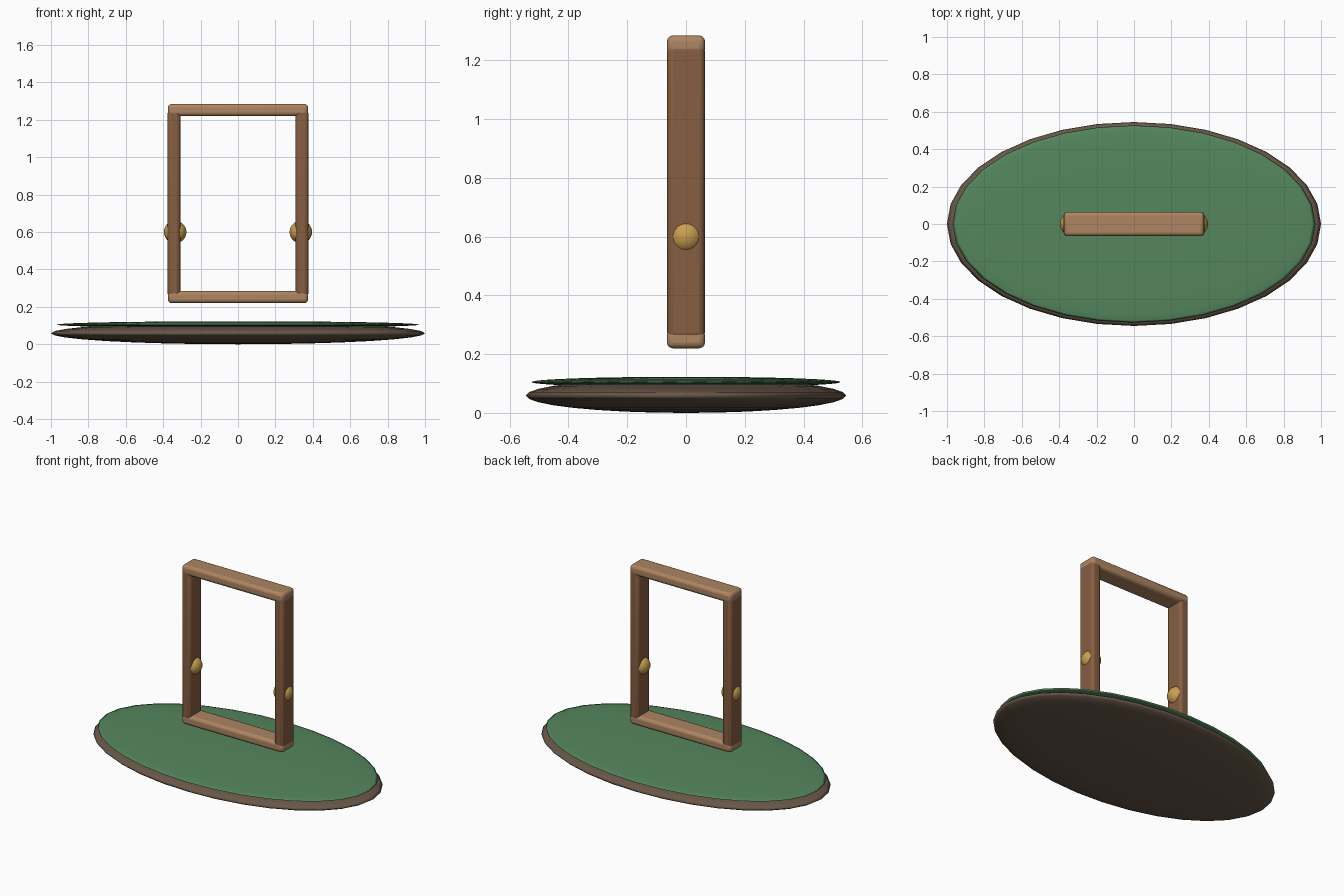
import bpy

if "Cube" in bpy.data.objects:
    bpy.data.objects.remove(bpy.data.objects["Cube"])


def material(name, rgb):
    m = bpy.data.materials.new(name)
    m.diffuse_color = (*rgb, 1)
    m.use_nodes = True
    m.node_tree.nodes["Principled BSDF"].inputs["Base Color"].default_value = m.diffuse_color
    return m


GRASS = material("grass green", (0.09, 0.24, 0.11))
EARTH = material("earth brown", (0.14, 0.095, 0.065))
POST = material("dark wood", (0.24, 0.112, 0.052))
RAIL = material("light wood", (0.42, 0.235, 0.12))
BRASS = material("brass", (0.58, 0.35, 0.08))


def ellipsoid(name, center, radii, mat, segments=32, rings=16):
    bpy.ops.mesh.primitive_uv_sphere_add(segments=segments, ring_count=rings, radius=1, location=center)
    ob = bpy.context.object
    ob.name = name
    ob.scale = radii
    bpy.ops.object.transform_apply(location=False, rotation=False, scale=True)
    bpy.ops.object.shade_smooth()
    ob.data.materials.append(mat)
    return ob


def beam(name, center, size, mat, bevel=0.02):
    bpy.ops.mesh.primitive_cube_add(size=1, location=center)
    ob = bpy.context.object
    ob.name = name
    ob.scale = size
    bpy.ops.object.transform_apply(location=False, rotation=False, scale=True)
    mod = ob.modifiers.new("rounded edges", 'BEVEL')
    mod.width = bevel
    mod.segments = 3
    bpy.ops.object.shade_smooth_by_angle()
    ob.data.materials.append(mat)
    return ob


# Oval ground: a flattened earth body with a thin grass layer on top
ellipsoid("earth_base", (0, 0, 0.059), (1.0, 0.545, 0.059), EARTH)
ellipsoid("grass_top", (0, 0, 0.105), (0.97, 0.527, 0.018), GRASS)

# Frame: two rails joined by two posts
for name, z in (("bottom_rail", 0.2525), ("top_rail", 1.2525)):
    beam(name, (0, 0, z), (0.75, 0.13, 0.065), RAIL)

for side, s in (("left", -1), ("right", 1)):
    beam(side + "_post", (s * 0.3425, 0, 0.7525), (0.068, 0.128, 1.0), POST)
    # Round knob set through each post
    ellipsoid(side + "_knob", (s * 0.336, 0, 0.6), (0.06, 0.06, 0.06), BRASS)
